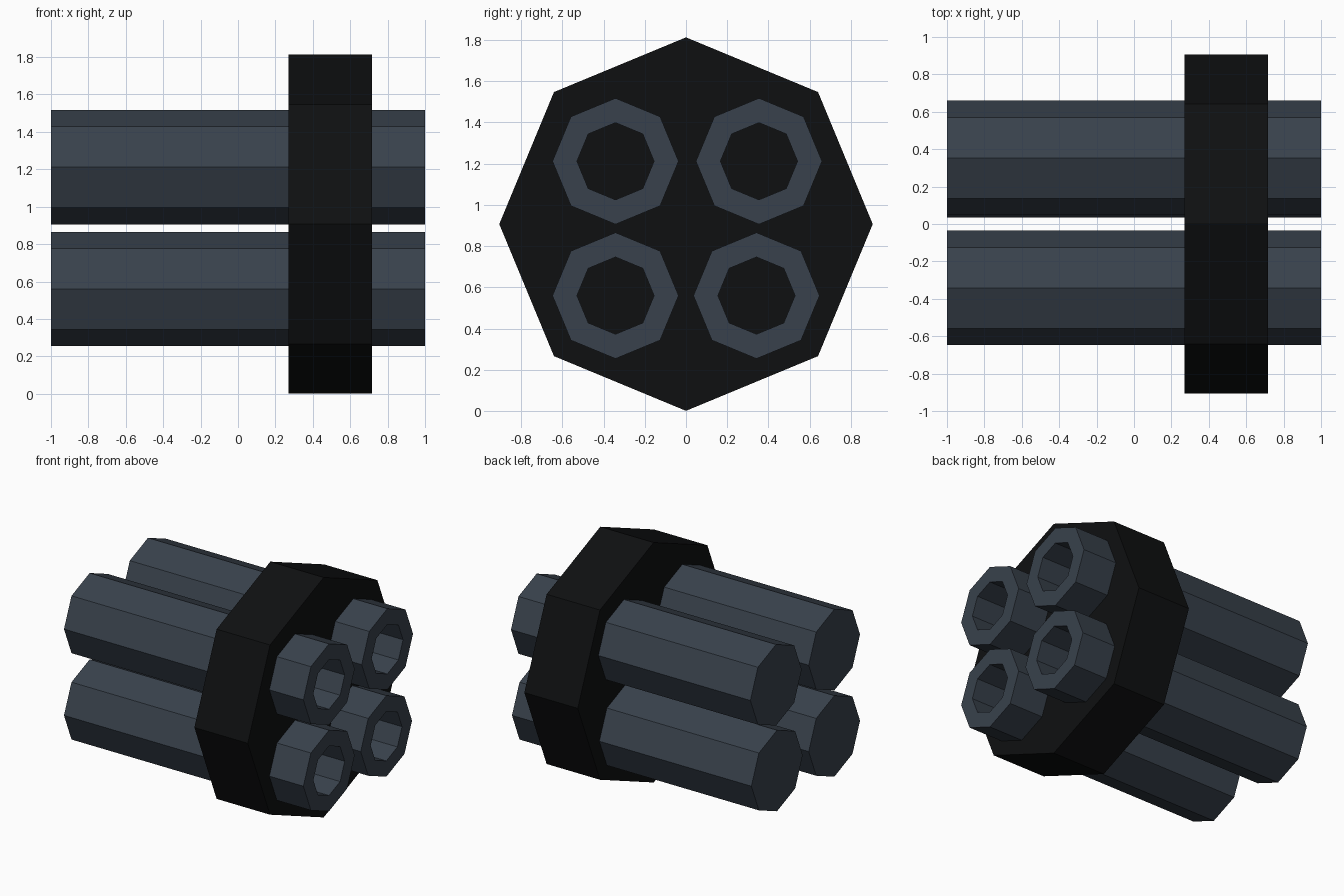
import bpy, bmesh
from math import cos, sin, pi

if "Cube" in bpy.data.objects:
    bpy.data.objects.remove(bpy.data.objects["Cube"])

SIDES = 8


def material(name, rgb):
    m = bpy.data.materials.new(name)
    m.diffuse_color = (*rgb, 1)
    m.use_nodes = True
    m.node_tree.nodes["Principled BSDF"].inputs["Base Color"].default_value = m.diffuse_color
    return m


def octagon_part(name, profile, y, z, mat):
    """Sweep an (x, radius) profile around an x-parallel axis, capping both ends."""
    bm = bmesh.new()
    rings = [[bm.verts.new((x, r * cos(2 * pi * i / SIDES), r * sin(2 * pi * i / SIDES)))
              for i in range(SIDES)] for x, r in profile]
    for a, b in zip(rings, rings[1:]):
        for i in range(SIDES):
            j = (i + 1) % SIDES
            bm.faces.new((a[i], a[j], b[j], b[i]))
    bm.faces.new(rings[0])
    bm.faces.new(rings[-1])
    bmesh.ops.recalc_face_normals(bm, faces=bm.faces)
    mesh = bpy.data.meshes.new(name)
    bm.to_mesh(mesh)
    bm.free()
    mesh.materials.append(mat)
    ob = bpy.data.objects.new(name, mesh)
    ob.location = (0, y, z)
    bpy.context.collection.objects.link(ob)
    return ob


steel = material("blue_grey_steel", (0.040, 0.053, 0.072))
black = material("black_metal", (0.0045, 0.005, 0.0055))

# Clamp plate holding the tubes together
octagon_part("clamp_plate", [(0.27, 0.906), (0.716, 0.906)], 0, 0.907, black)

# Four tubes, closed at the back, with a blind bore at the front end
tube = [(-1, 0.306), (1, 0.306), (1, 0.187), (0.5, 0.187)]
for name, y, z in (("upper_near", -0.342, 1.212), ("upper_far", 0.354, 1.212),
                   ("lower_near", -0.342, 0.56), ("lower_far", 0.342, 0.56)):
    octagon_part("tube_" + name, tube, y, z, steel)
